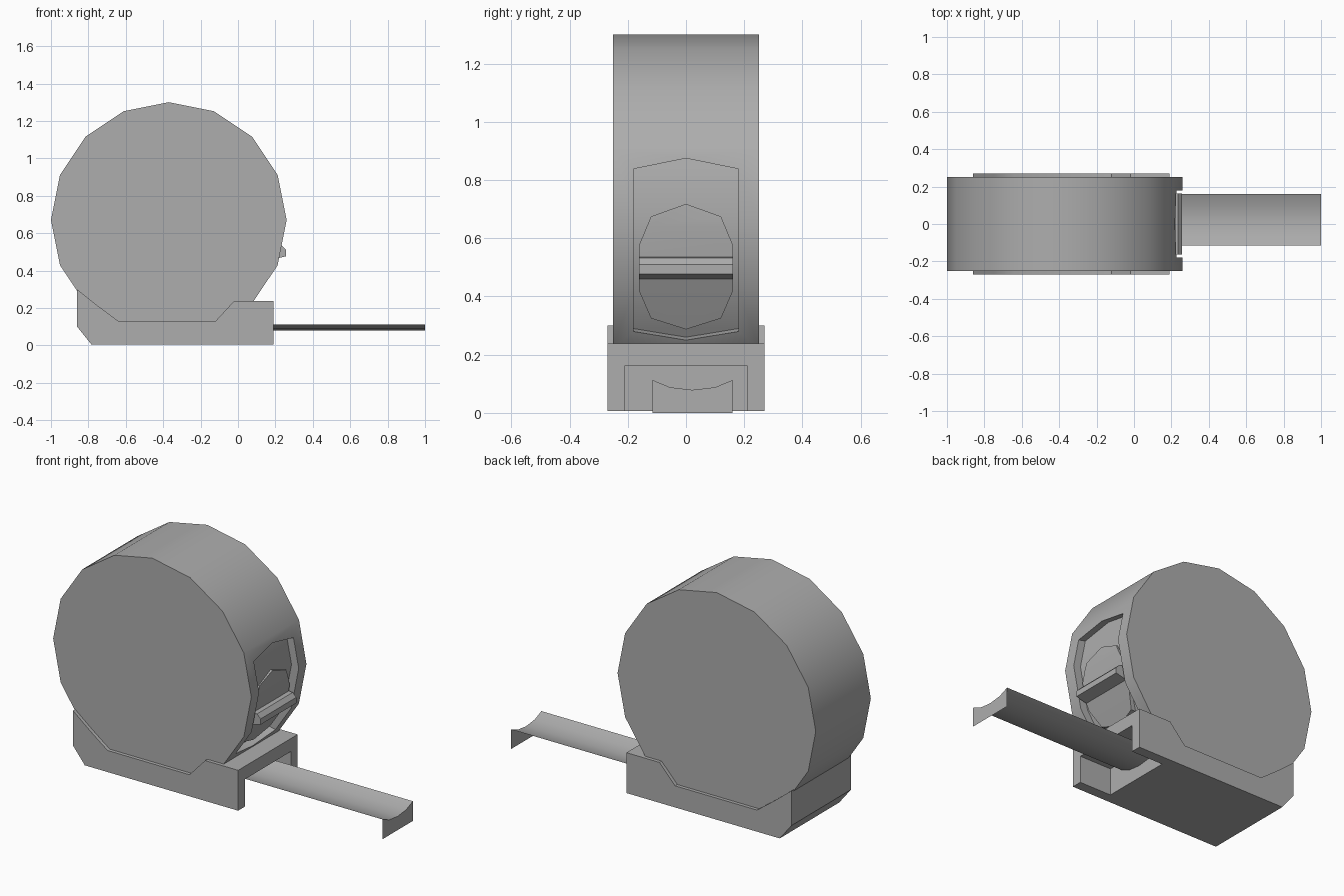
import bpy, bmesh
from math import sin, cos, pi, radians
from mathutils import Vector

if "Cube" in bpy.data.objects:
    bpy.data.objects.remove(bpy.data.objects["Cube"])

GREY = bpy.data.materials.new("mid_grey")
GREY.diffuse_color = (0.42, 0.42, 0.42, 1)
GREY.use_nodes = True
GREY.node_tree.nodes["Principled BSDF"].inputs["Base Color"].default_value = GREY.diffuse_color


def obj_from_bm(name, bm):
    me = bpy.data.meshes.new(name)
    bm.to_mesh(me)
    bm.free()
    me.materials.append(GREY)
    ob = bpy.data.objects.new(name, me)
    bpy.context.collection.objects.link(ob)
    return ob


def prism(name, points, offset):
    """Closed prism: polygon of 3D points extruded by an offset vector."""
    bm = bmesh.new()
    face = bm.faces.new([bm.verts.new(p) for p in points])
    ext = bmesh.ops.extrude_face_region(bm, geom=[face], use_keep_orig=True)
    verts = [g for g in ext["geom"] if isinstance(g, bmesh.types.BMVert)]
    bmesh.ops.translate(bm, verts=verts, vec=offset)
    bmesh.ops.recalc_face_normals(bm, faces=bm.faces)
    return obj_from_bm(name, bm)


def side_prism(name, xz, half):
    return prism(name, [(x, -half, z) for x, z in xz], (0, 2 * half, 0))


def boolean(ob, other, op="DIFFERENCE"):
    """Apply a boolean and discard the helper object."""
    mod = ob.modifiers.new("cut", "BOOLEAN")
    mod.object, mod.operation, mod.solver = other, op, "EXACT"
    bpy.context.view_layer.update()
    dg = bpy.context.evaluated_depsgraph_get()
    me = bpy.data.meshes.new_from_object(ob.evaluated_get(dg))
    ob.modifiers.clear()
    ob.data = me
    bpy.data.objects.remove(other)


def smooth(ob, degrees=30):
    bpy.ops.object.select_all(action="DESELECT")
    ob.select_set(True)
    bpy.context.view_layer.objects.active = ob
    bpy.ops.object.shade_smooth_by_angle(angle=radians(degrees))


def mirrored(half):
    """Outline from its y >= 0 half, listed from top centre to bottom centre."""
    return half + [(-y, z) for y, z in reversed(half[1:-1])]


# Round case: 16-sided drum
R, CX, CZ = 0.63, -0.37, 0.67
ring = [(CX + R * cos(k * pi / 8), CZ + R * sin(k * pi / 8)) for k in range(16)]
case = side_prism("case", ring, 0.25)

# Window recess whose floor follows the drum
d = Vector((0.975, 0, -0.217))
window = mirrored([(0, 0.879), (0.18, 0.844), (0.18, 0.26), (0, 0.226)])
cutter = prism("window_cutter", [Vector((0.2, y, z)) - d * 0.25 for y, z in window], d * 0.5)
depth = d * 0.047
floor = side_prism("floor_helper", [(x - depth.x, z - depth.z) for x, z in ring], 0.25)
boolean(cutter, floor)
boolean(case, cutter)
smooth(case)

# Lock button with thumb ridge
button = side_prism("lock_button", [
    (0.0, 0.26), (0.085, 0.26), (0.165, 0.41), (0.19, 0.46), (0.257, 0.477),
    (0.257, 0.51), (0.235, 0.533), (0.21, 0.535), (0.222, 0.64), (0.22, 0.75), (0.0, 0.75)], 0.2)
shape = mirrored([(0, 0.718), (0.12, 0.675), (0.162, 0.575),
                  (0.162, 0.42), (0.12, 0.325), (0, 0.287)])
boolean(button, prism("button_helper", [(0.02, y, z) for y, z in shape], (0.4, 0, 0)), "INTERSECT")
smooth(button, 20)

# Base with an open mouth at the front end
base = side_prism("base", [
    (-0.86, 0.10), (-0.785, 0.006), (0.19, 0.006), (0.19, 0.238), (-0.02, 0.238),
    (-0.12, 0.13), (-0.64, 0.13), (-0.75, 0.212), (-0.86, 0.30)], 0.27)
mouth = side_prism("mouth_cutter", [(-0.015, -0.1), (0.4, -0.1), (0.4, 0.163), (-0.015, 0.163)], 0.21)
boolean(base, mouth)
smooth(base, 37)

# Curved blade
section = [(-0.115, 0.113), (-0.055, 0.088), (0.022, 0.079), (0.10, 0.088), (0.16, 0.113)]


def strip(name, a, b):
    bm = bmesh.new()
    va, vb = [[bm.verts.new(p) for p in row] for row in (a, b)]
    for i in range(len(a) - 1):
        bm.faces.new((va[i], vb[i], vb[i + 1], va[i + 1]))
    return obj_from_bm(name, bm)


tip = [(1.0, y, z) for y, z in section]
smooth(strip("blade", [(-0.015, y, z) for y, z in section], tip))

# End hook
strip("end_hook", [(1.0, y, 0.0) for y, z in section][::-1], tip[::-1])
